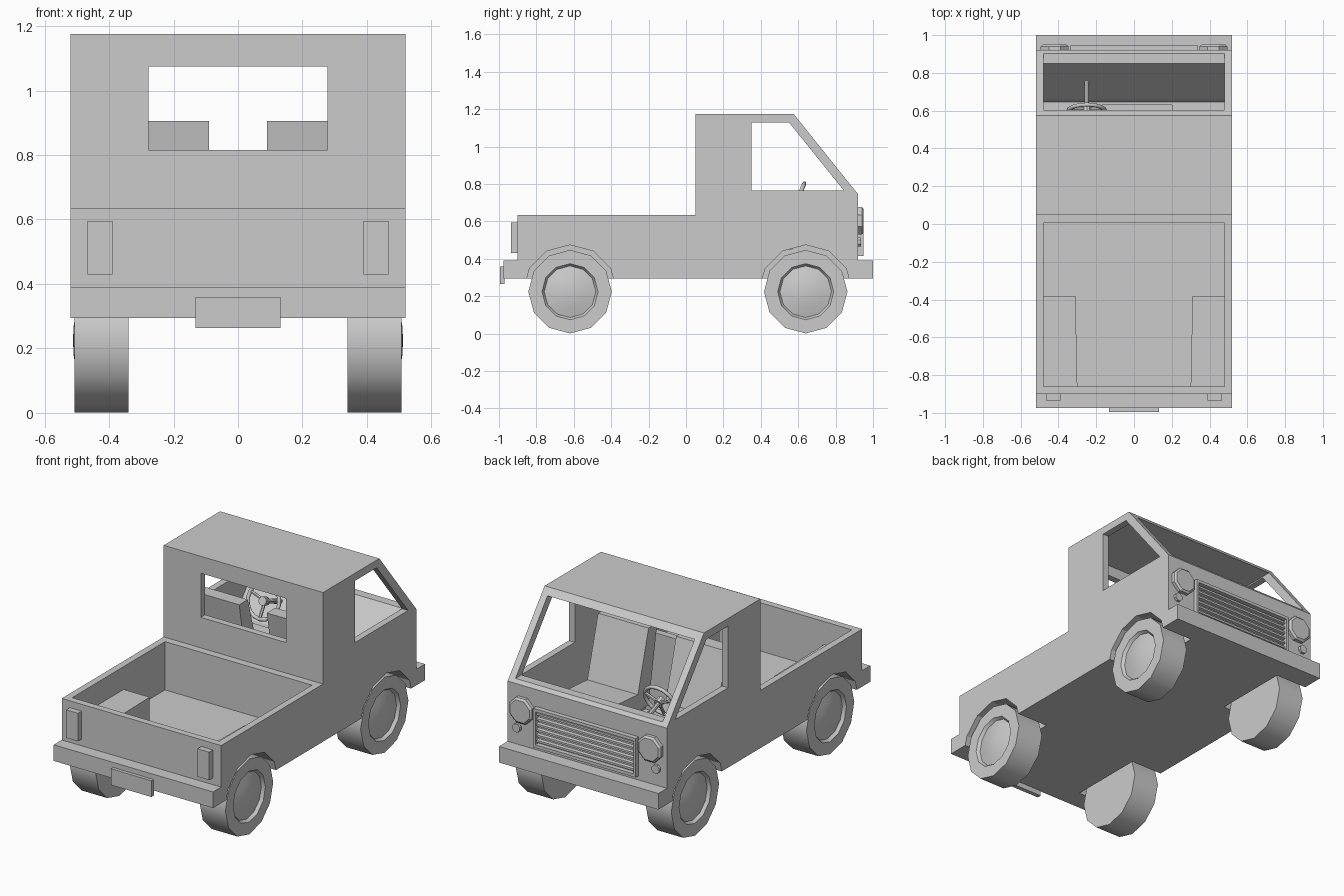
import bpy, bmesh
from math import pi, radians
from mathutils import Vector, Matrix

if "Cube" in bpy.data.objects:
    bpy.data.objects.remove(bpy.data.objects["Cube"])


def finish(name, bm):
    bmesh.ops.remove_doubles(bm, verts=bm.verts, dist=1e-5)
    bmesh.ops.recalc_face_normals(bm, faces=bm.faces)
    me = bpy.data.meshes.new(name)
    bm.to_mesh(me)
    bm.free()
    ob = bpy.data.objects.new(name, me)
    bpy.context.collection.objects.link(ob)
    return ob


def prism(name, profile, x0, x1):
    """Extrude a (y, z) outline from x0 to x1."""
    bm = bmesh.new()
    face = bm.faces.new([bm.verts.new((x0, y, z)) for y, z in profile])
    ext = bmesh.ops.extrude_face_region(bm, geom=[face])
    verts = [v for v in ext["geom"] if isinstance(v, bmesh.types.BMVert)]
    bmesh.ops.translate(bm, verts=verts, vec=(x1 - x0, 0, 0))
    return finish(name, bm)


def box(name, x0, x1, y0, y1, z0, z1):
    return prism(name, [(y0, z0), (y1, z0), (y1, z1), (y0, z1)], x0, x1)


def lathe(name, profile, centre, axis, steps, phase=0.0):
    """Spin (along axis, radius) points around an axis through centre."""
    bm = bmesh.new()
    axis = Vector(axis)
    up = Matrix.Rotation(phase, 3, axis) @ Vector((0, 0, 1))
    c = Vector(centre)
    vs = [bm.verts.new(c + axis * a + up * r) for a, r in profile]
    es = [bm.edges.new(p) for p in zip(vs, vs[1:])]
    bmesh.ops.spin(bm, geom=vs + es, cent=c, axis=axis, angle=2 * pi, steps=steps)
    return finish(name, bm)


def rod(name, a, b, r, sides=8):
    a, b = Vector(a), Vector(b)
    bm = bmesh.new()
    rot = (b - a).to_track_quat('Z', 'Y').to_matrix().to_4x4()
    bmesh.ops.create_cone(bm, cap_ends=True, segments=sides, radius1=r, radius2=r,
                          depth=(b - a).length, matrix=Matrix.Translation((a + b) / 2) @ rot)
    return finish(name, bm)


def smooth(ob, deg):
    bpy.ops.object.select_all(action='DESELECT')
    ob.select_set(True)
    bpy.context.view_layer.objects.active = ob
    bpy.ops.object.shade_smooth_by_angle(angle=radians(deg))


def cut(ob, cutter):
    cutter.hide_render = True
    mod = ob.modifiers.new("cut", 'BOOLEAN')
    mod.operation, mod.solver, mod.object = 'DIFFERENCE', 'EXACT', cutter
    bpy.context.view_layer.objects.active = ob
    bpy.ops.object.modifier_apply(modifier=mod.name)
    bpy.data.objects.remove(cutter)


AXLES = (-0.62, 0.64)
WHEEL_Z = 0.224

# body shell with integrated bumpers
body = prism("body", [(-0.975, 0.295), (1.0, 0.295), (1.0, 0.39), (0.92, 0.39), (0.92, 0.745),
                      (0.575, 1.175), (0.05, 1.175), (0.05, 0.635), (-0.90, 0.635),
                      (-0.90, 0.39), (-0.975, 0.39)], -0.52, 0.52)

# cab interior, open through the windscreen, with sloping dashboard
cut(body, prism("cab_cutter", [(0.09, 0.5), (0.645, 0.5), (0.66, 0.54), (0.85, 0.765), (1.1, 0.765),
                               (1.1, 1.138), (0.09, 1.138)], -0.48, 0.48))
# footwell between the wheel housings
cut(body, box("footwell_cutter", -0.2, 0.2, 0.091, 0.63, 0.35, 0.55))
# load bed: upper part, then the floor around the wheel boxes
cut(body, box("bed_cutter", -0.48, 0.48, -0.86, 0.005, 0.5, 0.8))
T = [(-0.48, 0.005), (-0.48, -0.38), (-0.31, -0.38), (-0.30, -0.86),
     (0.30, -0.86), (0.31, -0.38), (0.48, -0.38), (0.48, 0.005)]
bm = bmesh.new()
face = bm.faces.new([bm.verts.new((x, y, 0.35)) for x, y in T])
ext = bmesh.ops.extrude_face_region(bm, geom=[face])
bmesh.ops.translate(bm, vec=(0, 0, 0.35),
                    verts=[v for v in ext["geom"] if isinstance(v, bmesh.types.BMVert)])
cut(body, finish("floor_cutter", bm))
# side windows and rear window
cut(body, prism("side_window_cutter", [(0.35, 0.766), (0.843, 0.766), (0.55, 1.13), (0.35, 1.13)], -0.7, 0.7))
cut(body, box("rear_window_cutter", -0.278, 0.278, 0.02, 0.2, 0.815, 1.075))

for s, side in ((-1, "left"), (1, "right")):
    for y, end in zip(AXLES, ("rear", "front")):
        # wheel arch
        cut(body, lathe("arch_cutter", [(0.315, 0), (0.315, 0.25), (0.6, 0.25), (0.6, 0)],
                        (0, y, WHEEL_Z), (s, 0, 0), 12))
        # wheel with recessed rim and domed hub
        smooth(lathe(f"{end}_{side}_wheel",
                     [(0.34, 0), (0.34, 0.223), (0.508, 0.223), (0.508, 0.15), (0.49, 0.138),
                      (0.502, 0.09), (0.51, 0.045), (0.512, 0)],
                     (0, y, WHEEL_Z), (s, 0, 0), 12), 35)
    # lamps
    lathe(f"{side}_headlight", [(0.91, 0), (0.91, 0.08), (0.94, 0.08), (0.95, 0.068), (0.95, 0)],
          (s * 0.42, 0, 0.603), (0, 1, 0), 8, pi / 8)
    lathe(f"{side}_indicator", [(0.91, 0), (0.91, 0.026), (0.935, 0.026), (0.935, 0)],
          (s * 0.455, 0, 0.49), (0, 1, 0), 8, pi / 8)
    xa, xb = sorted((s * 0.39, s * 0.467))
    box(f"{side}_tail_light", xa, xb, -0.935, -0.89, 0.43, 0.595)
    # seat with reclined back
    xa, xb = sorted((s * 0.09, s * 0.42))
    prism(f"{side}_seat", [(0.22, 0.45), (0.57, 0.45), (0.58, 0.57), (0.32, 0.55),
                           (0.22, 0.905), (0.14, 0.905)], xa, xb)

# grille frame and slats
GX, G0, G1 = 0.335, 0.415, 0.645
box("grille_top", -GX, GX, 0.91, 0.948, G1 - 0.018, G1)
box("grille_bottom", -GX, GX, 0.91, 0.948, G0, G0 + 0.018)
for s, side in ((-1, "left"), (1, "right")):
    xa, xb = sorted((s * GX, s * (GX - 0.015)))
    box(f"grille_{side}", xa, xb, 0.91, 0.948, G0 + 0.018, G1 - 0.018)
for i in range(6):
    z = G0 + 0.035 + i * 0.032
    prism(f"grille_slat_{i}", [(0.91, z - 0.012), (0.936, z - 0.006), (0.936, z + 0.006), (0.91, z + 0.012)],
          -GX + 0.015, GX - 0.015)

# rear plate
box("rear_plate", -0.132, 0.132, -0.995, -0.97, 0.264, 0.36)

# steering wheel, spokes and column
hub = Vector((-0.25, 0.595, 0.71))
tilt = radians(68)
down = Vector((0, -0.37, -0.93))
bpy.ops.mesh.primitive_torus_add(major_segments=16, minor_segments=8, major_radius=0.1,
                                 minor_radius=0.011, location=hub, rotation=(tilt, 0, 0))
rim = bpy.context.object
rim.name = "steering_wheel"
smooth(rim, 50)
fwd = Vector((0, 0.93, -0.37))
for i, a in enumerate((radians(20), radians(160), radians(270))):
    d = Matrix.Rotation(tilt, 3, 'X') @ Matrix.Rotation(a, 3, 'Z') @ Vector((1, 0, 0))
    rod(f"steering_spoke_{i}", hub + fwd * 0.015, hub + d * 0.1, 0.009, 6)
rod("steering_hub", hub - fwd * 0.012, hub + fwd * 0.025, 0.025, 10)
rod("steering_column", hub, hub + fwd * 0.2, 0.013)
